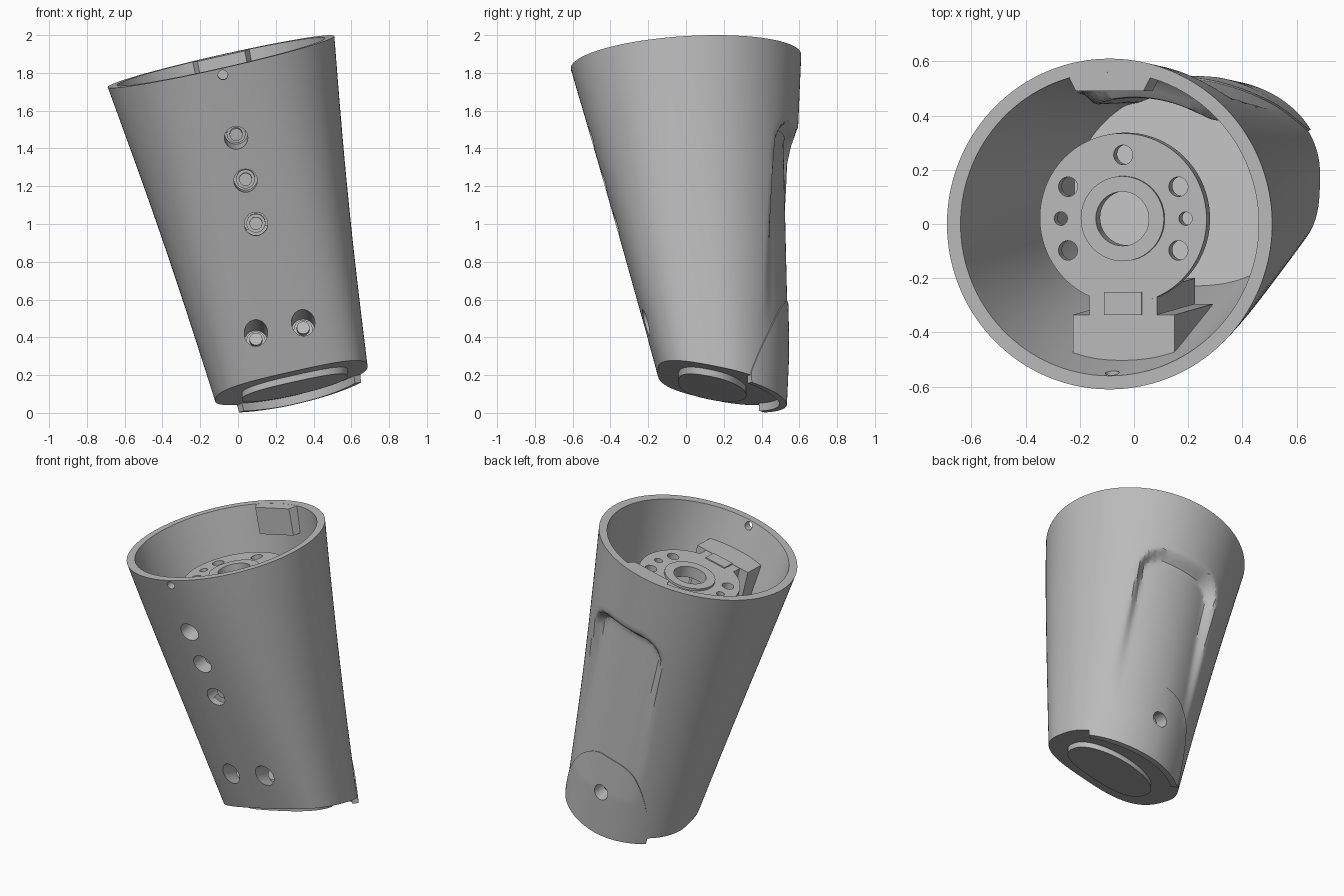
import bpy, bmesh, math
from mathutils import Vector, Matrix

cube = bpy.data.objects.get("Cube")
if cube:
    bpy.data.objects.remove(cube, do_unlink=True)

grey = bpy.data.materials.new("plain_grey")
grey.use_nodes = True
grey.diffuse_color = (0.5, 0.5, 0.5, 1)
grey.node_tree.nodes["Principled BSDF"].inputs["Base Color"].default_value = (0.5, 0.5, 0.5, 1)

SEG = 160


def finish(name, bm, recalc=True):
    if recalc:
        bmesh.ops.recalc_face_normals(bm, faces=bm.faces)
    mesh = bpy.data.meshes.new(name)
    bm.to_mesh(mesh)
    bm.free()
    obj = bpy.data.objects.new(name, mesh)
    bpy.context.scene.collection.objects.link(obj)
    mesh.materials.append(grey)
    return obj


def activate(obj):
    bpy.ops.object.select_all(action='DESELECT')
    obj.select_set(True)
    bpy.context.view_layer.objects.active = obj


def smooth(obj, angle=30):
    activate(obj)
    bpy.ops.object.shade_smooth_by_angle(angle=math.radians(angle))


def cyl(name, base, direction, radius, depth, seg=32):
    d = Vector(direction).normalized()
    bm = bmesh.new()
    mat = Matrix.Translation(Vector(base) + d * depth / 2) @ d.to_track_quat('Z', 'Y').to_matrix().to_4x4()
    bmesh.ops.create_cone(bm, cap_ends=True, segments=seg, radius1=radius, radius2=radius,
                          depth=depth, matrix=mat)
    return finish(name, bm)


def cut(target, cutters):
    activate(target)
    for c in cutters:
        m = target.modifiers.new("cut", 'BOOLEAN')
        m.operation, m.solver, m.object = 'DIFFERENCE', 'EXACT', c
        bpy.ops.object.modifier_apply(modifier=m.name)


def discard(cutters):
    for c in cutters:
        bpy.data.objects.remove(c, do_unlink=True)


def prism(name, top, bottom):
    bm = bmesh.new()
    a = [bm.verts.new(p) for p in top]
    b = [bm.verts.new(p) for p in bottom]
    bm.faces.new(a)
    bm.faces.new(b)
    for i in range(len(a)):
        j = (i + 1) % len(a)
        bm.faces.new((a[i], a[j], b[j], b[i]))
    return finish(name, bm)


# Unit superellipse point: higher n is squarer
def squircle(a, n):
    c, s = math.cos(a), math.sin(a)
    k = (abs(c) ** n + abs(s) ** n) ** (-1 / n)
    return c * k, s * k


# Tapered leaning shell surface: a = angle, t = 0 at the rim and 1 at the foot
def shell(a, t, off=0.0):
    centre = Vector((-0.09 + 0.373 * t, 0.19 * t, 1.86 - 1.71 * t))
    n = 2 + 1.1 * t if math.sin(a) < 0 else 2 - 0.2 * t if math.cos(a) < 0 else 2
    c, s = squircle(a, n)
    x = (0.6 - 0.197 * t - 0.012 * math.sin(math.pi * min(t, 1)) + off) * c
    y = (0.61 - 0.27 * t + off) * s
    z = 0.225 * x + (0.06 - 0.26 * t) * y
    # Shallow rounded recess on the back, fading downwards
    if s > 0:
        edge = math.hypot(max(abs(x - 0.06) - 0.12, 0), max(0.16 - (t - 0.205) * 1.75, 0))
        m = min(max((0.16 - edge) / 0.07, 0), 1)
        y -= 0.08 * m * m * (3 - 2 * m) * max(0, 1 - (t - 0.205) / 0.65)
    return centre + Vector((x, y, z))


# Hollow body
bm = bmesh.new()
rows, floor_t, wall = 84, 0.72, 0.05
path = [(floor_t * (1 - i / 60), -wall) for i in range(61)] + [(i / rows, 0) for i in range(rows + 1)]
rings = [[bm.verts.new(shell(2 * math.pi * k / SEG, t, off)) for k in range(SEG)] for t, off in path]
for r0, r1 in zip(rings, rings[1:]):
    for k in range(SEG):
        n = (k + 1) % SEG
        bm.faces.new((r0[k], r0[n], r1[n], r1[k]))
bm.faces.new(rings[0])
bm.faces.new(rings[-1])
body = finish("hollow_body", bm)

# Lower back cover with a lip below the foot
bm = bmesh.new()
cols, steps = 56, 24
grid = []
for i in range(cols + 1):
    u = -1 + 2 * i / cols
    a = math.radians(82 + 55 * u)
    top = 0.72 + 0.27 * abs(u) ** (3.2 if u > 0 else 1.7)
    grid.append([bm.verts.new(shell(a, top + (1.022 - top) * j / steps, 0.006)) for j in range(steps + 1)])
for g0, g1 in zip(grid, grid[1:]):
    for j in range(steps):
        bm.faces.new((g0[j], g0[j + 1], g1[j + 1], g1[j]))
bm.normal_update()
if sum(f.normal.y for f in bm.faces) < 0:
    bmesh.ops.reverse_faces(bm, faces=bm.faces)
cover = finish("back_cover", bm, False)
activate(cover)
sol = cover.modifiers.new("thickness", 'SOLIDIFY')
sol.thickness, sol.offset = 0.04, -1
bpy.ops.object.modifier_apply(modifier=sol.name)

# Mounting disc with a raised ring and bolt holes
normal = Vector((-0.22, -0.04, 1)).normalized()
hub = Vector((-0.04, 0.02, 1.655))


def on_disc(x, y, drop=0.0):
    z = hub.z + 0.22 * (x - hub.x) + 0.04 * (y - hub.y)
    return Vector((x, y, z)) - normal * drop


disc = cyl("mounting_disc", hub - normal * 0.06, normal, 0.315, 0.06, 96)
ring = cyl("raised_ring", hub - normal * 0.02, normal, 0.157, 0.035, 64)
bore = cyl("cutter", hub - normal * 0.2, normal, 0.1, 0.4, 64)
cutters = [bore]
for deg in (30, 90, 150, 210, 330):
    a = math.radians(deg)
    q = on_disc(hub.x + 0.235 * math.cos(a), hub.y + 0.235 * math.sin(a), 0.2)
    cutters.append(cyl("cutter", q, normal, 0.036, 0.4))
for side in (-1, 1):
    cutters.append(cyl("cutter", on_disc(hub.x + side * 0.23, hub.y, 0.2), normal, 0.025, 0.4))
cut(disc, cutters)
cut(ring, [bore])
discard(cutters)
smooth(disc)
smooth(ring)

# Bracket: long neck, tab and a wedge following the front wall
down = Vector((0.14, 0.04, -0.66))


def box(x0, x1, y0, y1):
    return [(x0, y0), (x1, y0), (x1, y1), (x0, y1)]


neck = [on_disc(x, y, 0.002) for x, y in box(-0.165, 0.085, -0.36, -0.24)]
prism("bracket_neck", neck, [p + down for p in neck])
tab = [on_disc(x, y, -0.007) for x, y in box(-0.11, 0.03, -0.335, -0.25)]
prism("bracket_tab", tab, [p - normal * 0.05 for p in tab])
arc = [(-0.225 + 0.375 * i / 8, -0.475 - 0.035 * math.sin(math.pi * i / 8)) for i in range(9)]
outline = arc + [(0.15, -0.335), (-0.225, -0.335)]
low = [on_disc(x, y) + down + Vector((0, 0.12 if y < -0.4 else 0, 0)) for x, y in outline]
wedge = prism("bracket_wedge", [on_disc(x, y) for x, y in outline], low)

# Front screw holes: x, front y, z, slope of the hole
upper = [(-0.01, -0.48, 1.46, 0.18), (0.04, -0.43, 1.23, 0.08), (0.095, -0.375, 1.0, 0.04)]
lower = [(0.095, -0.2, 0.42, -0.3), (0.345, -0.22, 0.48, -0.3)]
pin = [(-0.08, -0.59, 1.79, 0.06)]


def drill(points, radius, depth):
    made = []
    for x, y, z, slope in points:
        d = Vector((0, 1, slope)).normalized()
        made.append(cyl("cutter", Vector((x, y, z)) - d * 0.1, d, radius, depth + 0.1))
    return made


upper_holes = drill(upper, 0.062, 0.13)
other_holes = drill(lower, 0.062, 0.15) + drill(pin, 0.026, 0.12)
cut(body, upper_holes + other_holes)
cut(wedge, upper_holes)
cut(bpy.data.objects["bracket_neck"], upper_holes)
discard(upper_holes + other_holes)

# Screws sitting in the front holes
for name, pts, start in (("upper_screw", upper, 0.07), ("lower_screw", lower, 0.1)):
    for i, (x, y, z, slope) in enumerate(pts):
        d = Vector((0, 1, slope)).normalized()
        p = Vector((x, y, z))
        smooth(cyl(f"{name}_washer_{i + 1}", p + d * (start + 0.03), d, 0.05, 0.06))
        smooth(cyl(f"{name}_head_{i + 1}", p + d * start, d, 0.034, 0.06))

# Cover screw hole and screw
d = Vector((0, -1, 0.15)).normalized()
p = Vector((0.25, 0.54, 0.335))
hole = cyl("cutter", p - d * 0.1, d, 0.05, 0.2)
cut(body, [hole])
cut(cover, [hole])
discard([hole])
smooth(cyl("cover_screw", p + d * 0.07, d, 0.033, 0.06))
smooth(body)
smooth(cover)


# Lug inside the back of the rim
def rim(x, y, drop):
    return Vector((x + 0.2 * drop, y, 1.8595 + 0.225 * (x + 0.09) + 0.06 * y - drop))


lug = [(-0.24, 0.54), (-0.215, 0.49), (0.035, 0.49), (0.06, 0.54), (0.03, 0.565), (-0.21, 0.565)]
prism("rim_lug", [rim(x, y, 0) for x, y in lug], [rim(x, y, 0.17) for x, y in lug])


# Raised rounded pad under the foot
def under(a, drop):
    c, s = squircle(a, 2.8 if math.sin(a) < 0 else 2)
    x, y = 0.3 + 0.28 * c, 0.14 + 0.18 * s
    return Vector((x, y, 0.16 + 0.22 * (x - 0.28) - 0.2 * (y - 0.19) - drop))


angles = [2 * math.pi * k / 64 for k in range(64)]
smooth(prism("foot_pad", [under(a, 0) for a in angles], [under(a, 0.045) for a in angles]))
